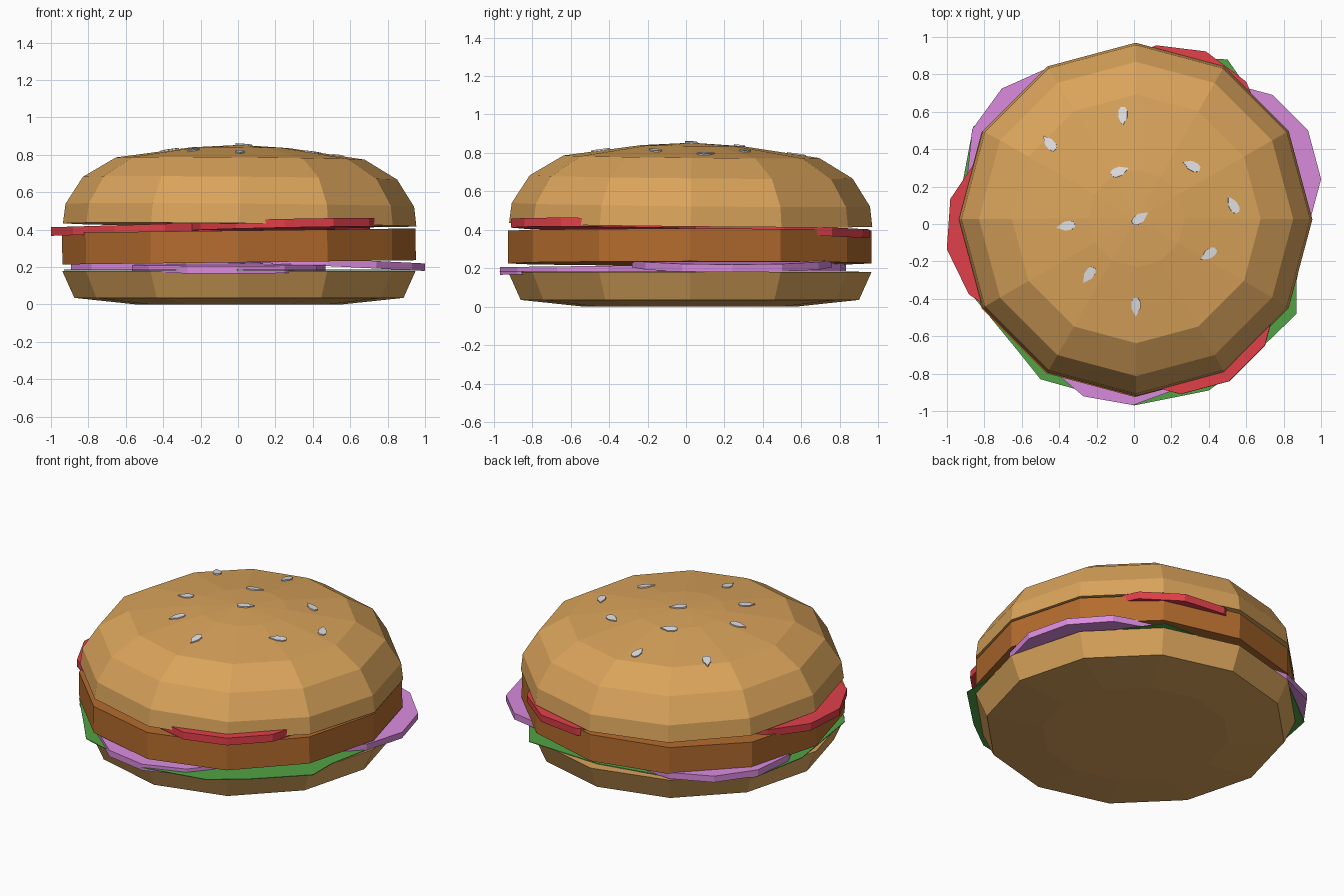
import bpy
import bmesh
from math import radians, cos, sin, pi
from mathutils import Matrix, Vector
from mathutils.bvhtree import BVHTree

cube = bpy.data.objects.get("Cube")
if cube:
    bpy.data.objects.remove(cube, do_unlink=True)


def material(name, rgb):
    mat = bpy.data.materials.new(name)
    mat.use_nodes = True
    mat.diffuse_color = (*rgb, 1)
    mat.node_tree.nodes["Principled BSDF"].inputs["Base Color"].default_value = (*rgb, 1)
    return mat


BUN = material("toasted bun", (0.70, 0.37, 0.105))
PATTY = material("brown patty", (0.46, 0.15, 0.027))
TOMATO = material("tomato red", (0.74, 0.05, 0.065))
ONION = material("onion purple", (0.70, 0.26, 0.73))
LETTUCE = material("lettuce green", (0.085, 0.36, 0.06))
SEED = material("sesame white", (0.75, 0.75, 0.78))


def finish(name, bm, mat):
    bmesh.ops.recalc_face_normals(bm, faces=bm.faces)
    mesh = bpy.data.meshes.new(name)
    bm.to_mesh(mesh)
    mesh.materials.append(mat)
    obj = bpy.data.objects.new(name, mesh)
    bpy.context.collection.objects.link(obj)
    return obj


def loft(profile, matrix, spin=0.0, sides=12):
    """Stack of (radius, height) rings, closed at both ends; zero radius is a tip."""
    bm = bmesh.new()
    rings = []
    for r, z in profile:
        if r == 0:
            rings.append([bm.verts.new((0, 0, z))])
            continue
        turns = [spin + 2 * pi * i / sides for i in range(sides)]
        rings.append([bm.verts.new((r * cos(a), r * sin(a), z)) for a in turns])
    for low, high in zip(rings, rings[1:]):
        for i in range(sides):
            j = (i + 1) % sides
            if len(high) == 1:
                bm.faces.new((low[i], low[j], high[0]))
            else:
                bm.faces.new((low[i], low[j], high[j], high[i]))
    for ring in (rings[0], rings[-1]):
        if len(ring) > 1:
            bm.faces.new(ring)
    bm.transform(matrix)
    return bm


def plate(points, thickness):
    """Flat outline extruded upward."""
    bm = bmesh.new()
    face = bm.faces.new([bm.verts.new((x, y, 0)) for x, y in points])
    top = bmesh.ops.extrude_face_region(bm, geom=[face])["geom"]
    moved = [v for v in top if isinstance(v, bmesh.types.BMVert)]
    bmesh.ops.translate(bm, verts=moved, vec=(0, 0, thickness))
    return bm


def placed(x, y, z, tilt_x=0.0, tilt_y=0.0):
    return (Matrix.Translation((x, y, z)) @ Matrix.Rotation(tilt_y, 4, "Y")
            @ Matrix.Rotation(tilt_x, 4, "X"))


CX, CY = 0.005, 0.02

# Bottom bun
bun_base = [(0.55, 0), (0.88, 0.035), (0.945, 0.18)]
finish("bottom_bun", loft(bun_base, placed(CX, CY, 0)), BUN)

# Lettuce sheet
leaf = [(0, -0.97), (0.4, -0.89), (0.6, -0.74), (0.87, -0.48), (0.87, -0.3),
        (0.93, 0), (0.8, 0.45), (0.5, 0.88), (0, 0.9), (-0.5, 0.8), (-0.86, 0.52),
        (-0.93, 0.15), (-0.85, -0.4), (-0.62, -0.68), (-0.5, -0.83)]
lettuce = finish("lettuce", plate(leaf, 0.004), LETTUCE)
lettuce.location.z = 0.182

# Onion and tomato slices: name, material, x, y, z, tilt about x, tilt about y, spin
slices = [
    ("onion_slice_left", ONION, 0.48, 0.24, 0.225, 0, 0.05, 0),
    ("onion_slice_front", ONION, -0.05, -0.45, 0.192, 0.012, 0, 5),
    ("onion_slice_right", ONION, -0.38, 0.32, 0.206, 0, 0, 9),
    ("tomato_slice_right", TOMATO, -0.49, -0.035, 0.405, 0, -0.03, 11),
    ("tomato_slice_back", TOMATO, 0.19, 0.44, 0.405, -0.05, 0, 8),
    ("tomato_slice_front", TOMATO, 0.25, -0.39, 0.428, -0.012, -0.02, 0),
]
for name, mat, x, y, z, tx, ty, spin in slices:
    half = 0.02 if mat == ONION else 0.023
    disc = [(0.52, -half), (0.52, half)]
    finish(name, loft(disc, placed(x, y, z, tx, ty), radians(spin)), mat)

# Patty
finish("patty", loft([(0.945, -0.085), (0.945, 0.085)],
                     placed(CX, CY, 0.31, 0, -0.012)), PATTY)

# Domed top bun
dome = [(0.945, 0.425), (0.932, 0.53), (0.84, 0.675), (0.665, 0.78),
        (0.26, 0.838), (0, 0.853)]
top_bun = loft(dome, placed(CX, CY, 0, -0.01, 0.009))
bmesh.ops.recalc_face_normals(top_bun, faces=top_bun.faces)
surface = BVHTree.FromBMesh(top_bun)
finish("top_bun", top_bun, BUN)

# Sesame seeds laid on the dome: x, y, direction of the point
seeds = [(-0.06, 0.58, -90), (-0.45, 0.43, 130), (-0.08, 0.28, 20), (0.31, 0.31, 155),
         (0.53, 0.1, 120), (0.03, 0.03, 35), (-0.36, -0.01, 190), (-0.24, -0.27, 235),
         (0.4, -0.16, 215), (0.01, -0.44, -90)]
drop = [(0.055, 0), (0.01, 0.024), (-0.025, 0.024), (-0.045, 0.012),
        (-0.045, -0.012), (-0.025, -0.024), (0.01, -0.024)]
for number, (x, y, angle) in enumerate(seeds, 1):
    spot, normal, _, _ = surface.ray_cast(Vector((x, y, 2)), Vector((0, 0, -1)))
    lean = Vector((0, 0, 1)).rotation_difference(normal).to_matrix().to_4x4()
    bm = plate(drop, 0.012)
    bm.transform(Matrix.Translation(spot - normal * 0.005) @ lean
                 @ Matrix.Rotation(radians(angle), 4, "Z"))
    finish(f"sesame_seed_{number}", bm, SEED)
